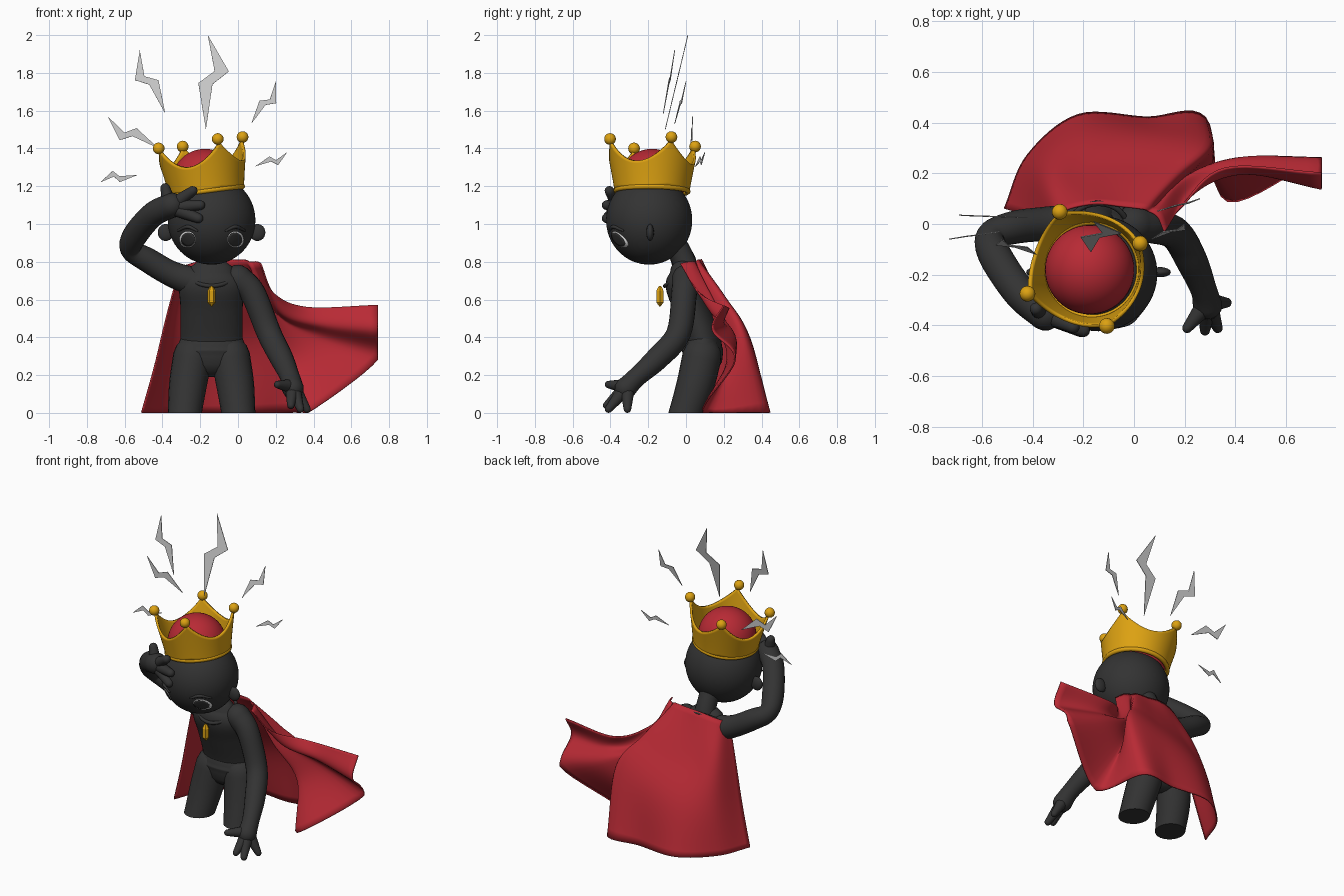
import bpy, bmesh, math
from mathutils import Vector, Matrix

if "Cube" in bpy.data.objects:
    bpy.data.objects.remove(bpy.data.objects["Cube"])


def material(name, r, g, b):
    m = bpy.data.materials.new(name)
    m.diffuse_color = (r, g, b, 1)
    m.use_nodes = True
    m.node_tree.nodes["Principled BSDF"].inputs["Base Color"].default_value = m.diffuse_color
    return m


DARK = material("charcoal", .033, .033, .033)
GOLD = material("gold", .72, .36, .006)
RED = material("crimson", .48, .023, .035)
GREY = material("bolt grey", .6, .6, .6)
WHITE = material("eye white", .85, .85, .85)
CX = -.14                                   # mid plane of the figure


def finish(name, bm, mat, thick=0, angle=50):
    """Cut at the ground, thicken if asked, smooth and colour."""
    bmesh.ops.bisect_plane(bm, geom=bm.verts[:] + bm.edges[:] + bm.faces[:],
                           plane_co=(0, 0, 0), plane_no=(0, 0, 1), clear_inner=True)
    if not thick:
        bmesh.ops.holes_fill(bm, edges=[e for e in bm.edges if e.is_boundary], sides=0)
        bmesh.ops.recalc_face_normals(bm, faces=bm.faces[:])
    me = bpy.data.meshes.new(name)
    bm.to_mesh(me)
    bm.free()
    ob = bpy.data.objects.new(name, me)
    bpy.context.collection.objects.link(ob)
    me.materials.append(mat)
    if thick:
        s = ob.modifiers.new("thickness", 'SOLIDIFY')
        s.thickness, s.offset = thick, 0
    if angle:
        bpy.ops.object.select_all(action='DESELECT')
        ob.select_set(True)
        bpy.context.view_layer.objects.active = ob
        bpy.ops.object.shade_smooth_by_angle(angle=math.radians(angle))
    return ob


def spline(pts, steps):
    """Catmull-Rom samples through points of any dimension."""
    p = [Vector(q) for q in pts]
    p = [2 * p[0] - p[1]] + p + [2 * p[-1] - p[-2]]
    out = []
    for i in range(1, len(p) - 2):
        a, b, c, d = p[i - 1:i + 3]
        for k in range(steps):
            t = k / steps
            out.append(.5 * (2 * b + (c - a) * t + (2 * a - 5 * b + 4 * c - d) * t * t
                             + (3 * b - a - 3 * c + d) * t ** 3))
    return out + [p[-2]]


def skin(bm, rows, closed):
    for r0, r1 in zip(rows, rows[1:]):
        n = len(r0)
        for j in range(n if closed else n - 1):
            bm.faces.new((r0[j], r0[(j + 1) % n], r1[(j + 1) % n], r1[j]))


def tube(name, pts, mat=DARK, flat=1, steps=6, n=20):
    """Round-ended limb through (x, y, z, radius) points."""
    s = spline(pts, steps)
    path = [(q.xyz, q.w) for q in s]
    t0 = (path[1][0] - path[0][0]).normalized()
    t1 = (path[-1][0] - path[-2][0]).normalized()

    def cap(p, r, t):
        return [(p + t * r * flat * math.sin(math.radians(a)), r * math.cos(math.radians(a)))
                for a in (25, 50, 70, 85)]
    path = cap(*path[0], -t0)[::-1] + path + cap(*path[-1], t1)
    side = Vector((1, 0, 0)) if abs(t0.x) < .8 else Vector((0, 1, 0))
    bm, rows = bmesh.new(), []
    for i, (p, r) in enumerate(path):
        t = (path[min(i + 1, len(path) - 1)][0] - path[max(i - 1, 0)][0]).normalized()
        side = (side - t * side.dot(t)).normalized()
        up = t.cross(side)
        rows.append([bm.verts.new(p + r * (side * math.cos(a) + up * flat * math.sin(a)))
                     for a in (2 * math.pi * k / n for k in range(n))])
    skin(bm, rows, True)
    return finish(name, bm, mat)


def ball(name, loc, size, mat, n=24):
    bm = bmesh.new()
    bmesh.ops.create_uvsphere(bm, u_segments=n * 2, v_segments=n, radius=1,
                              matrix=Matrix.Translation(loc) @ Matrix.Diagonal((*size, 1)))
    return finish(name, bm, mat)


def ring(name, mtx, major, minor, mat, n=48):
    bm, rows = bmesh.new(), []
    for i in range(n):
        a = 2 * math.pi * i / n
        rows.append([bm.verts.new(mtx @ Vector(((major + minor * math.cos(b)) * math.cos(a),
                     (major + minor * math.cos(b)) * math.sin(a), minor * math.sin(b))))
                     for b in (2 * math.pi * k / 10 for k in range(10))])
    skin(bm, rows + rows[:1], True)
    return finish(name, bm, mat)


# torso, neck, hips and legs
tube("torso", [(CX, .1, .3, .165), (CX, .085, .4, .165), (CX, .03, .56, .165),
               (CX, -.01, .68, .17), (CX, -.015, .745, .12)], flat=.58, n=32)
tube("neck", [(CX, 0, .72, .08), (CX, -.01, .8, .062), (CX, -.06, .9, .062)])
tube("hips", [(CX, .085, .29, .18), (CX, .088, .325, .195), (CX, .088, .355, .18)],
     flat=.56, n=32)
for s, side in ((-1, "left"), (1, "right")):
    tube("leg_" + side, [(CX + s * .1, .085, .3, .104), (CX + s * .125, .05, .15, .1),
                         (CX + s * .142, 0, 0, .09), (CX + s * .147, -.02, -.06, .09)])

# lowered arm and hand
tube("lowered_arm", [(.0, 0, .71, .075), (.08, -.01, .63, .068), (.165, -.04, .42, .065),
                     (.23, -.15, .29, .062), (.275, -.26, .19, .052), (.29, -.32, .13, .058)])
for i, tip in enumerate([(.21, -.41, .15), (.28, -.42, .04), (.33, -.41, .02), (.365, -.31, .02)]):
    base = Vector((.29, -.31, .14)).lerp(Vector(tip), .25)
    tube("lowered_finger_%d" % i, [(*base, .036), (*tip, .02)], n=12)

# raised arm with the hand on the forehead
tube("raised_arm", [(-.22, 0, .69, .08), (-.35, 0, .735, .068), (-.48, -.015, .81, .065),
                    (-.565, -.05, .865, .058), (-.545, -.13, .94, .066),
                    (-.45, -.27, 1.05, .066), (-.35, -.355, 1.1, .066)])
for i, tip in enumerate([(-.385, -.335, 1.19), (-.24, -.405, 1.175),
                         (-.2, -.42, 1.1), (-.21, -.42, 1.03)]):
    base = Vector((-.36, -.35, 1.09)).lerp(Vector(tip), .2)
    tube("raised_finger_%d" % i, [(*base, .038), (*tip, .026)], n=12)

# head and ears
HEAD, SIZE = Vector((CX, -.195, 1.02)), Vector((.232, .228, .235))
ball("head", HEAD, SIZE, DARK, 32)
for s in (-1, 1):
    ball("ear", (CX + s * .243, -.19, .955), (.042, .02, .045), DARK, 12)


def on_face(x, z, lift):
    """Point of the face in front of (x, z)."""
    u, w = (x - HEAD.x) / SIZE.x, (z - HEAD.z) / SIZE.z
    return Vector((x, HEAD.y - SIZE.y * math.sqrt(1 - u * u - w * w) - lift, z))


def face_disc(name, x, z, rad, lift, mat):
    bm = bmesh.new()
    rows = [[bm.verts.new(on_face(x + rad * f * math.cos(a), z + rad * f * math.sin(a), lift))
             for a in (2 * math.pi * k / 28 for k in range(28))] for f in (.15, .4, .7, 1)]
    skin(bm, rows, True)
    bm.faces.new(rows[0])
    finish(name, bm, mat, .002)


# eyes and brows
for s in (-1, 1):
    x = CX + s * .127
    face_disc("eye_white", x, .918, .043, .003, WHITE)
    face_disc("iris", x - s * .003, .918, .037, .006, DARK)
    tube("brow", [(*on_face(x + d, z, .002), r) for d, z, r in
                  ((-.05, .965, .006), (0, .985, .01), (.05, .965, .006))], n=10)

# necklace and pendant
ring("necklace", Matrix.Translation((CX, -.015, .735)) @ Matrix.Rotation(math.radians(33), 4, 'X'),
     .115, .011, DARK)
bm, rows = bmesh.new(), []
for z, r in ((.562, .002), (.585, .022), (.645, .022), (.665, .012), (.672, .004)):
    rows.append([bm.verts.new((CX + r * math.cos(k * math.pi / 3),
                               -.138 + r * math.sin(k * math.pi / 3), z)) for k in range(6)])
skin(bm, rows, True)
finish("pendant", bm, GOLD, angle=20)

# crown: flared wall with four points, band, tip balls and red cap
axis = Vector((-.13, .01, 1))
CROWN = Matrix.Translation((-.165, -.18, 1.175)) @ axis.to_track_quat('Z', 'Y').to_matrix().to_4x4()
peaks = [Vector(p) for p in ((-.42, -.275, 1.40), (-.293, .048, 1.41),
                             (-.107, -.402, 1.45), (.024, -.077, 1.46))]
first = CROWN.inverted() @ peaks[3]
TURN = math.atan2(first.y, first.x)
bm, rows = bmesh.new(), []
for k in range(11):
    row = []
    for j in range(96):
        a = 2 * math.pi * j / 96
        h = (.25 - .115 * abs(math.sin(2 * a)) ** .8) * k / 10
        r = .192 + .048 * (h / .25) ** 1.1
        row.append(bm.verts.new(CROWN @ Vector((r * math.cos(a + TURN), r * math.sin(a + TURN), h))))
    rows.append(row)
skin(bm, rows, True)
finish("crown", bm, GOLD, .014)
ring("crown_band", CROWN, .19, .014, GOLD)
for p in peaks:
    ball("crown_tip", p, (.031, .031, .031), GOLD, 10)
ball("crown_cap", (-.175, -.18, 1.222), (.176, .176, .176), RED)

# cape: columns from the left edge to the blown right edge, each from neck to hem
columns = [
    [(-.31, -.01, .76), (-.38, .02, .5), (-.44, .04, .25), (-.51, .06, 0)],
    [(-.28, .05, .78), (-.33, .16, .55), (-.37, .24, .28), (-.42, .27, 0)],
    [(-.16, .08, .81), (-.19, .2, .55), (-.2, .34, .3), (-.22, .43, 0)],
    [(-.05, .07, .81), (.0, .22, .57), (.05, .35, .35), (.05, .42, 0)],
    [(.03, .06, .81), (.17, .2, .61), (.29, .31, .42), (.28, .42, 0)],
    [(.06, .05, .8), (.16, .14, .52), (.28, .22, .28), (.37, .09, 0)],
    [(.08, .04, .8), (.2, .18, .53), (.42, .26, .4), (.74, .26, .28)],
    [(.1, .02, .8), (.22, .13, .54), (.44, .2, .47), (.74, .14, .44)],
    [(.12, -.03, .79), (.19, .07, .635), (.36, .22, .56), (.74, .2, .57)]]
down = [spline(c, 8) for c in columns]
across = [spline([c[i] for c in down], 8) for i in range(len(down[0]))]
bm = bmesh.new()
skin(bm, [[bm.verts.new((min(p.x, .74), p.y, max(p.z, 0.001))) for p in row] for row in across], False)
finish("cape", bm, RED, .008, 70)

# pain bolts: outer end, tip near the head, side of the kink
for end, tip, s in (((-.52, -.06, 1.92), (-.385, -.12, 1.585), -1),
                    ((-.16, .01, 2.0), (-.17, -.11, 1.5), 1),
                    ((.2, 0, 1.755), (.07, -.06, 1.53), 1),
                    ((.26, .1, 1.38), (.09, .05, 1.305), 1),
                    ((-.69, .035, 1.57), (-.42, .025, 1.4), -1),
                    ((-.73, -.06, 1.22), (-.53, -.03, 1.26), 1)):
    e, d = Vector(end), Vector(tip) - Vector(end)
    perp = Vector((-d.z, 0, d.x)) * s
    bm = bmesh.new()
    v = [bm.verts.new(e + d * t + perp * o) for t, o in
         ((0, 0), (.38, .23), (.52, .06), (1, 0), (.51, -.09), (.38, .08))]
    bm.faces.new((v[0], v[1], v[5]))
    bm.faces.new((v[1], v[2], v[4], v[5]))
    bm.faces.new((v[2], v[3], v[4]))
    finish("lightning_bolt", bm, GREY, .004, 0)
